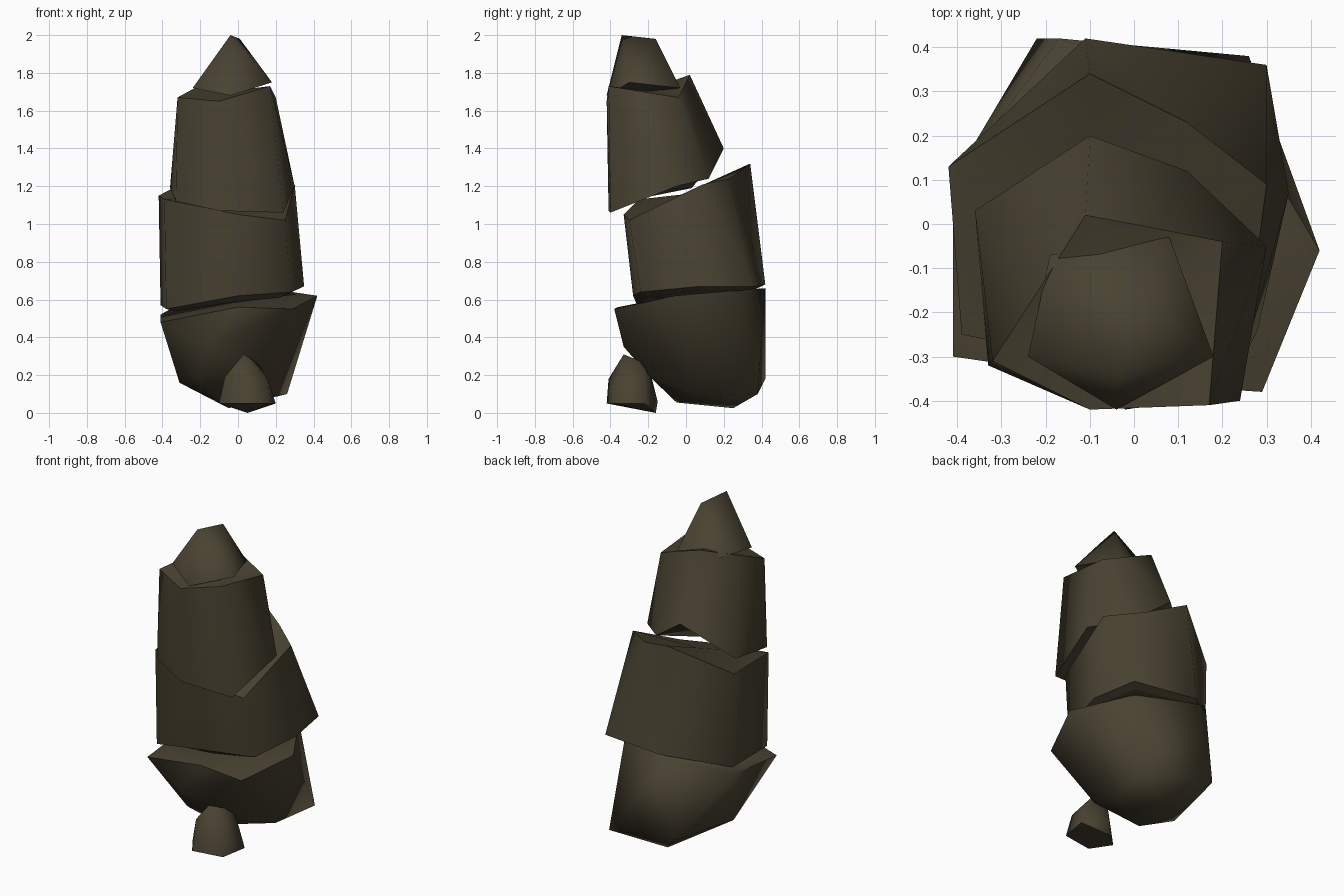
import bpy
import bmesh
import math

default_cube = bpy.data.objects.get("Cube")
if default_cube:
    bpy.data.objects.remove(default_cube, do_unlink=True)

# Single dark olive stone colour
stone = bpy.data.materials.new("dark_olive_stone")
stone.use_nodes = True
stone_colour = (.066, .055, .031, 1)
stone.diffuse_color = stone_colour
shader = next(n for n in stone.node_tree.nodes if n.type == "BSDF_PRINCIPLED")
shader.inputs["Base Color"].default_value = stone_colour
shader.inputs["Roughness"].default_value = .9


def finish(name, bm):
    """Turn the working mesh into a softly shaded stone object."""
    bmesh.ops.recalc_face_normals(bm, faces=bm.faces[:])
    for face in bm.faces:
        face.smooth = True
    mesh = bpy.data.meshes.new(name)
    bm.to_mesh(mesh)
    bm.free()
    mesh.materials.append(stone)
    rock = bpy.data.objects.new(name, mesh)
    bpy.context.collection.objects.link(rock)


def make_boulder(name, corners, crease):
    """Rounded stone: convex skin around its corners, creased above an angle."""
    bm = bmesh.new()
    verts = [bm.verts.new(corner) for corner in corners]
    hull = bmesh.ops.convex_hull(bm, input=verts)
    spare = {item for item in hull["geom_interior"] + hull["geom_unused"]
             if isinstance(item, bmesh.types.BMVert)}
    bmesh.ops.delete(bm, geom=list(spare), context="VERTS")
    for edge in bm.edges:
        edge.smooth = edge.calc_face_angle(0) < math.radians(crease)
    finish(name, bm)


def make_block(name, rings):
    """Cut stone: rings joined by smooth walls, with crisp rims and closed ends."""
    bm = bmesh.new()
    loops = [[bm.verts.new(corner) for corner in ring] for ring in rings]
    count = len(loops[0])
    walls = []
    for low, high in zip(loops, loops[1:]):
        for i in range(count):
            j = (i + 1) % count
            walls.append(bm.faces.new((low[i], low[j], high[j], high[i])))
    ends = [bm.faces.new(loops[0][::-1]), bm.faces.new(loops[-1])]
    for loop in loops:
        for i in range(count):
            bm.edges.get((loop[i - 1], loop[i])).smooth = False
    bmesh.ops.triangulate(bm, faces=walls, quad_method="SHORT_EDGE")
    bmesh.ops.poke(bm, faces=ends)
    finish(name, bm)


# Small stone leaning on the foot of the stack
make_boulder(
    "foot_stone",
    [(-.1, -.3, .05), (-.02, -.42, .05), (.17, -.39, .05),
     (.2, -.22, .05), (.05, -.16, 0), (.05, -.15, .06),
     (-.07, -.31, .19), (.02, -.41, .18), (.16, -.35, .17), (.16, -.22, .17),
     (.04, -.18, .18), (.03, -.33, .31), (.11, -.21, .26)],
    crease=70,
)

# Wide base boulder with a rounded underside
make_boulder(
    "base_boulder",
    [(-.05, .25, .025), (-.08, -.05, .055), (-.31, -.02, .16), (-.22, -.18, .18),
     (.13, -.19, .19), (.2, .08, .09), (.26, .38, .1), (-.22, .42, .18),
     (-.16, -.33, .35), (-.41, -.3, .48), (0, -.36, .56), (.29, -.38, .55),
     (.42, -.06, .62), (.22, .28, .65), (-.17, .42, .66), (-.41, .1, .52)],
    crease=70,
)

# Middle block, leaning forward, with a chamfered underside
make_block("middle_block", [
    [(-.33, -.2, .54), (0, -.24, .59), (.22, -.2, .61), (.3, .07, .65),
     (.26, .32, .65), (-.1, .38, .66), (-.37, .12, .56)],
    [(-.38, -.25, .55), (0, -.28, .62), (.28, -.24, .64), (.35, .07, .67),
     (.3, .36, .67), (-.11, .42, .68), (-.41, .13, .57)],
    [(-.39, -.25, 1.13), (0, -.33, 1.05), (.25, -.3, 1.02), (.3, .09, 1.21),
     (.12, .23, 1.24), (-.1, .34, 1.32), (-.42, .13, 1.15)],
])

# Tall upper block with a notch under its back rim
make_block("upper_block", [
    [(-.33, -.32, 1.12), (-.1, -.41, 1.07), (.24, -.4, 1.06), (.3, -.05, 1.2),
     (.12, .12, 1.24), (-.1, .2, 1.4), (-.36, .03, 1.19)],
    [(-.32, -.31, 1.67), (-.1, -.42, 1.65), (.17, -.41, 1.73), (.2, -.04, 1.67),
     (.05, -.01, 1.73), (-.11, .02, 1.79), (-.21, -.14, 1.73)],
])

# Pointed cap stone
make_boulder(
    "cap_stone",
    [(-.24, -.3, 1.72), (-.04, -.42, 1.68), (.18, -.3, 1.75),
     (.08, -.03, 1.72), (-.19, -.07, 1.73),
     (-.04, -.34, 2), (.01, -.16, 1.98)],
    crease=88,
)
